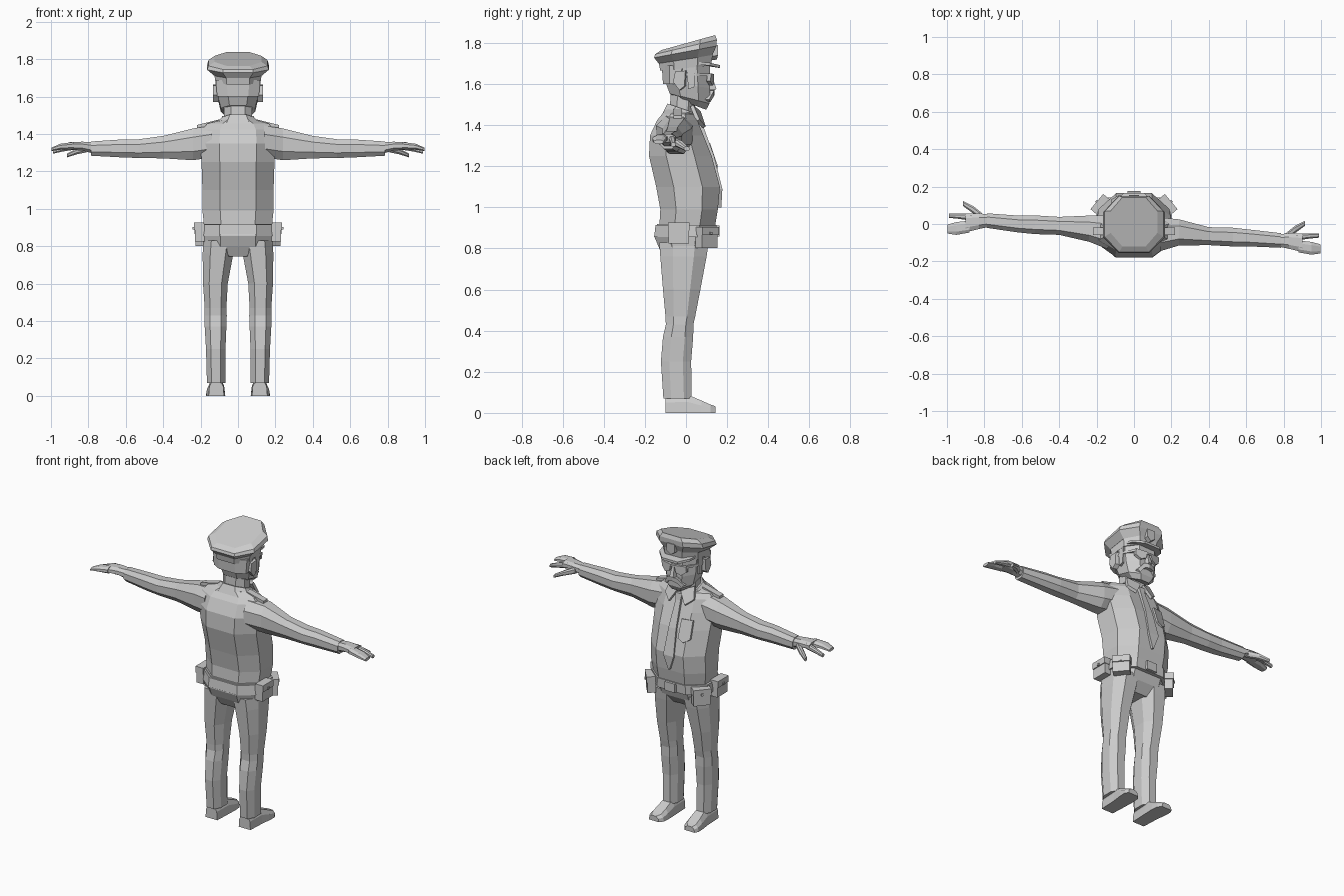
import bpy, bmesh, math
from mathutils import Vector, Matrix


def loft(name, rings):
    """Skin equal-length point rings, capped at both ends."""
    bm = bmesh.new()
    rows = [[bm.verts.new(p) for p in r] for r in rings]
    n = len(rows[0])
    for a, b in zip(rows, rows[1:]):
        for i in range(n):
            j = (i + 1) % n
            bm.faces.new((a[i], a[j], b[j], b[i]))
    bm.faces.new(rows[0][::-1])
    bm.faces.new(rows[-1])
    bmesh.ops.recalc_face_normals(bm, faces=bm.faces)
    me = bpy.data.meshes.new(name)
    bm.to_mesh(me)
    bm.free()
    ob = bpy.data.objects.new(name, me)
    bpy.context.collection.objects.link(ob)
    return ob


OCT = [(1, -.45), (1, .45), (.5, 1), (-.5, 1), (-1, .45), (-1, -.45), (-.5, -1), (.5, -1)]


def ring(hx, yb, yf, zb, zf=None, cx=0):
    """Chamfered ring around z; zb/zf let it tilt from back to front."""
    zf = zb if zf is None else zf
    return [(cx + u * hx, yb + (v + 1) / 2 * (yf - yb), zb + (v + 1) / 2 * (zf - zb)) for u, v in OCT]


def side_ring(x, y, z, hy, hz):
    """Ring around the x axis, for arms and hands."""
    return [(x, y + u * hy, z + v * hz) for u, v in OCT]


def plate(name, pts, off):
    """Flat polygon thickened along an offset."""
    return loft(name, [[Vector(p) for p in pts], [Vector(p) + Vector(off) for p in pts]])


def box(name, loc, size, rz=0):
    c = [(-.5, -.5), (.5, -.5), (.5, .5), (-.5, .5)]
    m = Matrix.Translation(loc) @ Matrix.Rotation(rz, 4, 'Z')
    return loft(name, [[m @ Vector((a * size[0], b * size[1], h * size[2])) for a, b in c] for h in (-.5, .5)])


# torso, hips and belt
loft("shirt", [ring(*r) for r in [
    (.18, -.13, .14, .90), (.19, -.125, .155, .99), (.19, -.145, .165, 1.10),
    (.195, -.18, .125, 1.25), (.2, -.175, .085, 1.35), (.19, -.14, .055, 1.425),
    (.165, -.115, .035, 1.455), (.10, -.10, .045, 1.48, 1.455)]])
loft("hips", [ring(*r) for r in [
    (.09, -.10, .06, .745), (.185, -.13, .105, .80), (.19, -.155, .125, .86), (.18, -.14, .13, .92)]])
loft("belt", [ring(.20, -.155, .145, .855), ring(.195, -.148, .148, .915)])
box("belt_buckle", (0, .15, .885), (.07, .025, .055))

# collar, neck and tie
loft("neck", [ring(.075, -.08, .04, 1.43), ring(.075, -.075, .05, 1.56)])
loft("collar", [ring(.125, -.115, .055, 1.455, 1.43), ring(.085, -.09, .055, 1.505, 1.455)])
loft("tie", [[(-w, y - .02, z), (w, y - .02, z), (w, y + .012, z), (-w, y + .012, z)] for w, y, z in [
    (.022, .06, 1.445), (.017, .068, 1.405), (.026, .125, 1.25), (.036, .165, 1.09), (.004, .16, 1.0)]])
for s in (1, -1):
    plate("collar_flap", [(s * .01, .055, 1.46), (s * .085, .02, 1.49), (s * .10, .05, 1.42),
                          (s * .055, .08, 1.385)], (0, .016, .008))
    plate("shoulder_strap", [(s * .10, -.06, 1.46), (s * .10, -.02, 1.46), (s * .22, -.02, 1.43),
                             (s * .22, -.06, 1.43)], (0, 0, .018))
plate("chest_pocket", [(-.05, .105, 1.31), (-.12, .09, 1.31), (-.12, .12, 1.20), (-.085, .14, 1.18),
                       (-.05, .142, 1.20)], (0, .012, .004))

# arms and hands: one swings slightly forward, the other back
for s, ys in ((-1, (-.045, -.025, -.01, -.004, 0, .018)), (1, (-.055, -.045, -.065, -.07, -.075, -.088))):
    prof = [(.14, 1.36, .09, .085), (.24, 1.345, .07, .085), (.40, 1.33, .048, .06),
            (.53, 1.322, .05, .05), (.62, 1.323, .045, .048), (.785, 1.322, .039, .038)]
    loft("sleeve", [side_ring(s * x, y, z, hy, hz) for (x, z, hy, hz), y in zip(prof, ys)])
    w = ys[-1]
    loft("palm", [side_ring(s * x, w + y, z, hy, hz) for x, y, z, hy, hz in [
        (.77, 0, 1.325, .032, .03), (.83, -.003, 1.335, .042, .024), (.90, -.012, 1.337, .05, .02)]])
    loft("fingers", [side_ring(s * x, w + y, z, hy, hz) for x, y, z, hy, hz in [
        (.88, -.032, 1.337, .032, .02), (.95, -.042, 1.332, .034, .016), (.998, -.045, 1.318, .024, .009)]])
    loft("index_finger", [side_ring(s * x, w + y, z, hy, hz) for x, y, z, hy, hz in [
        (.87, .018, 1.335, .018, .018), (.94, .024, 1.32, .014, .014), (.99, .026, 1.305, .011, .01)]])
    loft("thumb", [side_ring(s * x, w + y, z, hy, hz) for x, y, z, hy, hz in [
        (.81, .02, 1.322, .018, .02), (.86, .058, 1.308, .02, .016), (.915, .092, 1.285, .013, .01)]])

    # legs and shoes
    loft("trouser_leg", [ring(hx, yb, yf, z, cx=s * cx) for z, cx, hx, yb, yf in [
        (.07, .117, .049, -.11, .028), (.25, .119, .052, -.122, .025), (.37, .12, .058, -.112, .035),
        (.43, .12, .060, -.098, .036), (.47, .12, .058, -.10, .045), (.60, .121, .066, -.112, .07),
        (.76, .107, .082, -.125, .10), (.83, .10, .085, -.13, .11)]])
    loft("shoe", [[(s * a, y, 0), (s * b, y, 0), (s * (b - .004), y, t * .6), (s * (b - .02), y, t),
                   (s * (a + .02), y, t), (s * (a + .004), y, t * .6)] for y, a, b, t in [
        (-.10, .075, .157, .085), (.01, .07, .162, .088), (.075, .068, .17, .06),
        (.12, .072, .172, .04), (.143, .09, .16, .032)]])

    # belt pouches with flap and button
    for x, y, z, ang in ((.205, -.035, .872, 0), (.175, .10, .85, math.radians(40))):
        d = Vector((math.cos(ang), math.sin(ang), 0))
        c, r = Vector((x, y, z)), ang if s > 0 else math.pi - ang
        for nm, off, size in (("pouch", (0, 0), (.05, .10, .095)), ("pouch_flap", (.004, .035), (.054, .106, .04)),
                              ("pouch_button", (.031, .024), (.012, .014, .014))):
            p = c + d * off[0] + Vector((0, 0, off[1]))
            box(nm, (s * p.x, p.y, p.z), size, r)

    # ear, sideburn, sunglasses and moustache halves
    plate("ear", [(s * .105, .005, 1.665), (s * .105, -.045, 1.66), (s * .105, -.055, 1.61),
                  (s * .105, -.025, 1.57), (s * .105, .0, 1.59)], (s * .028, -.008, 0))
    plate("sideburn", [(s * .10, .045, 1.69), (s * .10, .005, 1.69), (s * .10, .01, 1.575),
                       (s * .10, .04, 1.585)], (s * .019, 0, 0))
    plate("lens", [(s * .012, .118, 1.648), (s * .085, .105, 1.652), (s * .085, .10, 1.615),
                   (s * .055, .112, 1.592), (s * .022, .118, 1.605)], (0, .018, 0))
    plate("glasses_arm", [(s * .085, .11, 1.652), (s * .118, .05, 1.652), (s * .118, -.02, 1.652),
                          (s * .10, -.02, 1.652), (s * .08, .09, 1.652)], (0, 0, -.014))
    plate("moustache", [(0, .11, 1.572), (s * .035, .108, 1.568), (s * .068, .085, 1.525),
                        (s * .05, .09, 1.512), (s * .03, .108, 1.54), (0, .11, 1.546)], (0, .028, 0))

# head
loft("head", [ring(*r) for r in [
    (.06, -.05, .098, 1.53, 1.475), (.092, -.08, .115, 1.555, 1.505),
    (.108, -.10, .118, 1.61, 1.58), (.115, -.11, .115, 1.70, 1.71)]])
loft("nose", [[(-w, .10, z), (w, .10, z), (w * .6, y, z), (-w * .6, y, z)] for w, y, z in [
    (.022, .125, 1.565), (.022, .148, 1.575), (.011, .125, 1.645)]])
loft("hair", [ring(.112, -.112, .0, 1.60), ring(.119, -.118, .02, 1.69)])
box("glasses_bridge", (0, .128, 1.642), (.03, .012, .01))

# peaked cap
loft("cap_band", [ring(.120, -.125, .122, 1.665, 1.69), ring(.126, -.133, .13, 1.705, 1.745)])
loft("cap_crown", [ring(*r) for r in [
    (.126, -.133, .128, 1.70, 1.74), (.165, -.155, .148, 1.728, 1.785),
    (.158, -.15, .150, 1.745, 1.815), (.125, -.12, .142, 1.765, 1.838)]])
plate("cap_visor", [(-.118, .05, 1.695), (-.105, .115, 1.69), (-.055, .165, 1.678), (.055, .165, 1.678),
                    (.105, .115, 1.69), (.118, .05, 1.695)], (0, 0, .014))
plate("cap_badge", [(-.028, .125, 1.785), (.028, .125, 1.785), (.028, .125, 1.735), (0, .12, 1.715),
                    (-.028, .125, 1.735)], (0, .03, .004))
